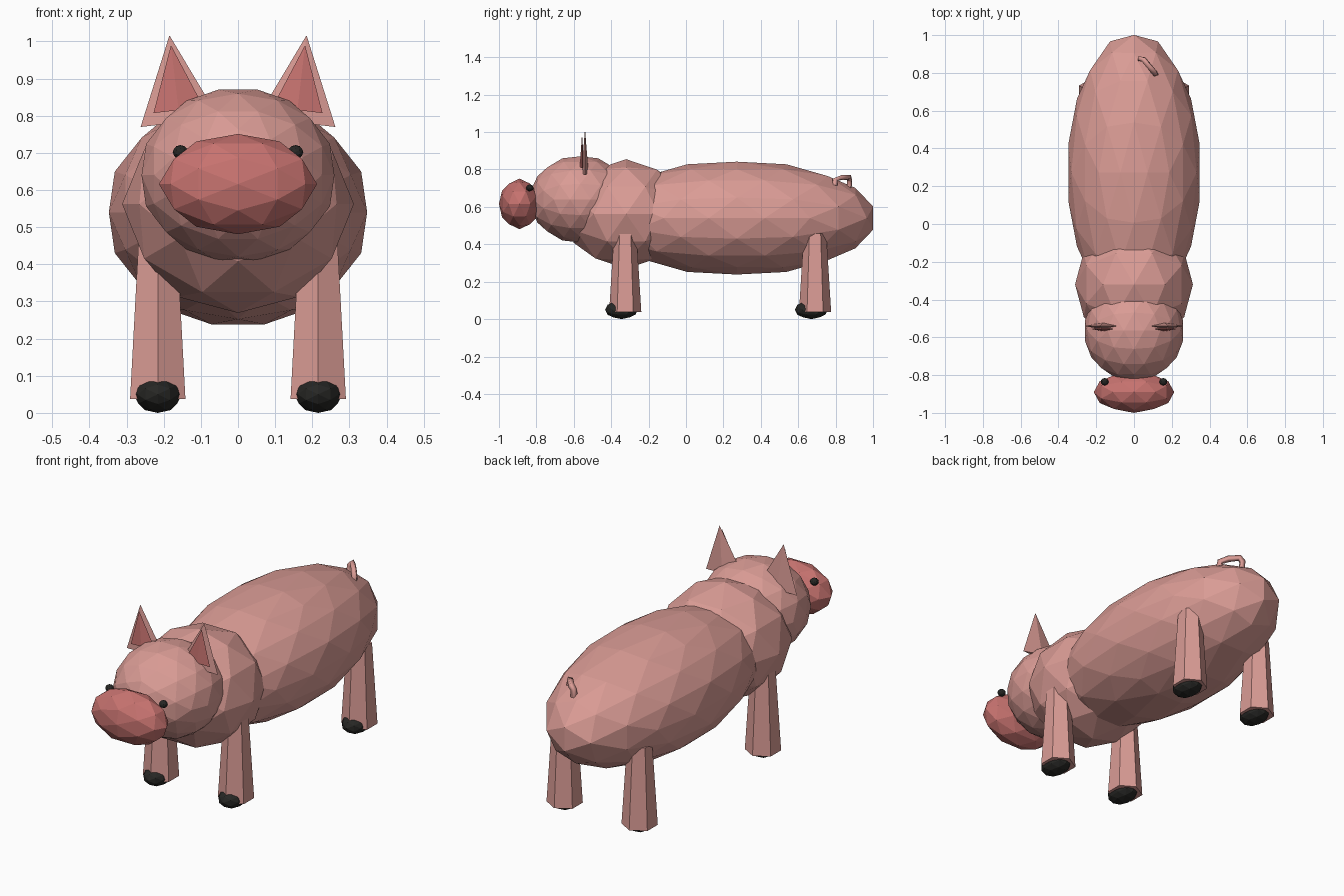
import bpy, bmesh
from math import sin, cos, pi, radians
from mathutils import Vector, Matrix

if "Cube" in bpy.data.objects:
    bpy.data.objects.remove(bpy.data.objects["Cube"])


def material(name, rgb):
    m = bpy.data.materials.new(name)
    m.diffuse_color = (*rgb, 1)
    m.use_nodes = True
    m.node_tree.nodes["Principled BSDF"].inputs["Base Color"].default_value = m.diffuse_color
    return m


SKIN = material("pink_skin", (0.70, 0.33, 0.30))
ROSE = material("rose", (0.57, 0.17, 0.16))
BLACK = material("black", (0.02, 0.02, 0.018))


def finish(name, bm, mat):
    bmesh.ops.remove_doubles(bm, verts=bm.verts, dist=1e-5)
    bmesh.ops.recalc_face_normals(bm, faces=bm.faces)
    me = bpy.data.meshes.new(name)
    bm.to_mesh(me)
    bm.free()
    me.materials.append(mat)
    ob = bpy.data.objects.new(name, me)
    bpy.context.collection.objects.link(ob)
    return ob


def ico(name, center, radii, n, mat):
    """Icosahedron with each edge split in n, pushed to an ellipsoid."""
    t = (1 + 5 ** 0.5) / 2
    base = bmesh.new()
    for a in (-1, 1):
        for b in (-t, t):
            for p in ((a, 0, b), (b, a, 0), (0, b, a)):
                base.verts.new(p)
    bmesh.ops.convex_hull(base, input=base.verts)
    bm = bmesh.new()
    for f in base.faces:
        A, B, C = [v.co.copy() for v in f.verts]

        def pt(i, j):
            p = (A + (B - A) * i / n + (C - A) * j / n).normalized()
            return bm.verts.new([c + r * k for c, r, k in zip(center, radii, p)])
        for i in range(n):
            for j in range(n - i):
                bm.faces.new((pt(i, j), pt(i + 1, j), pt(i, j + 1)))
                if i + j < n - 1:
                    bm.faces.new((pt(i + 1, j), pt(i + 1, j + 1), pt(i, j + 1)))
    base.free()
    return finish(name, bm, mat)


def frustum(name, center, sides, r0, r1, h, mat, flat=1.0, tilt=0.0):
    """Tapered prism (or cone when r1 is 0) standing on center, corner towards y."""
    bm = bmesh.new()
    rings = [[bm.verts.new((r * sin(2 * pi * i / sides), flat * r * cos(2 * pi * i / sides), z))
              for i in range(sides)] for r, z in ((r0, 0), (max(r1, 1e-6), h))]
    lo, hi = rings
    for i in range(sides):
        k = (i + 1) % sides
        bm.faces.new((lo[i], lo[k], hi[k], hi[i]))
    bm.faces.new(lo[::-1])
    bm.faces.new(hi)
    bm.transform(Matrix.Translation(center) @ Matrix.Rotation(tilt, 4, 'Y'))
    return finish(name, bm, mat)


# Trunk, shoulders, head and snout
ico("body", (0, 0.272, 0.54), (0.355, 0.744, 0.308), 3, SKIN)
ico("shoulders", (0, -0.32, 0.562), (0.312, 0.33, 0.293), 2, SKIN)
ico("head", (0, -0.565, 0.64), (0.265, 0.27, 0.235), 3, SKIN)
ico("snout", (0, -0.89, 0.616), (0.213, 0.11, 0.135), 2, ROSE)

for s, side in ((-1, "right"), (1, "left")):
    # Eyes
    ico(side + "_eye", (s * 0.155, -0.835, 0.702), (0.021, 0.02, 0.019), 2, BLACK)
    # Ears with rose linings
    frustum(side + "_ear", (s * 0.157, -0.54, 0.782), 4, 0.106, 0, 0.236, SKIN,
            flat=0.18, tilt=s * radians(6.7))
    frustum(side + "_ear_lining", (s * 0.160, -0.556, 0.815), 4, 0.068, 0, 0.176, ROSE,
            flat=0.18, tilt=s * radians(6.7))
    # Legs and hooves
    for y, end in ((-0.325, "front"), (0.69, "rear")):
        frustum(f"{end}_{side}_leg", (s * 0.216, y, 0.038), 6, 0.086, 0.06, 0.42, SKIN)
        ico(f"{end}_{side}_hoof", (s * 0.216, y - 0.02, 0.05), (0.065, 0.088, 0.05), 2, BLACK)

# Curled tail
cu = bpy.data.curves.new("tail", 'CURVE')
cu.dimensions = '3D'
cu.bevel_depth = 0.016
cu.bevel_resolution = 0
cu.use_fill_caps = True
path = [(0.035, 0.872, 0.70), (0.033, 0.875, 0.74), (0.05, 0.872, 0.757),
        (0.085, 0.83, 0.757), (0.112, 0.797, 0.745), (0.115, 0.795, 0.715)]
sp = cu.splines.new('POLY')
sp.points.add(len(path) - 1)
for p, co in zip(sp.points, path):
    p.co = (*co, 1)
cu.materials.append(SKIN)
bpy.context.collection.objects.link(bpy.data.objects.new("tail", cu))
